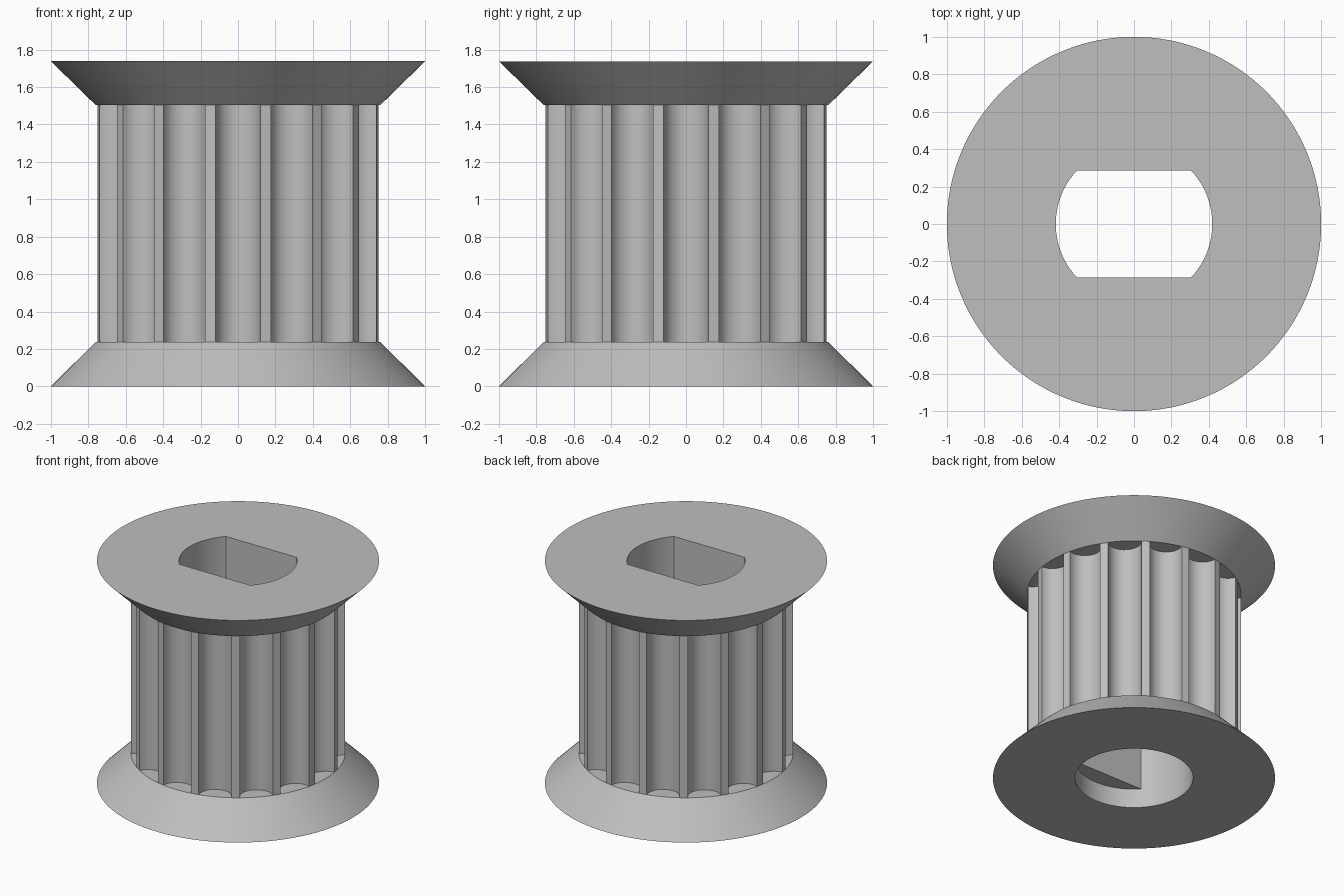
import bpy
import bmesh
from math import sin, cos, pi, asin, radians

cube = bpy.data.objects.get("Cube")
if cube:
    bpy.data.objects.remove(cube, do_unlink=True)

TEETH, STEPS = 16, 12
COUNT = TEETH * STEPS                 # points in every ring
RIM, HUB = 1.0, 0.76                  # flange radii
BORE, FLAT = 0.418, 0.286             # bore radius, half distance between flats
Z_STEP, Z_LOW, Z_HIGH, Z_TOP = 0.15, 0.238, 1.503, 1.738
GROOVE_HALF = radians(9.05)
GROOVE_DEPTH = 0.115

grey = bpy.data.materials.new("light grey")
grey.use_nodes = True
colour = (0.52, 0.52, 0.52, 1)
grey.diffuse_color = colour
grey.node_tree.nodes["Principled BSDF"].inputs["Base Color"].default_value = colour


def circle(radius, z):
    angles = [-pi / 4 + 2 * pi * i / COUNT for i in range(COUNT)]
    return [(radius * cos(a), radius * sin(a), z) for a in angles]


def bore(z, flats=True):
    """Round bore, or the same bore clamped between two flats."""
    corner = asin(FLAT / BORE)
    quarter = COUNT // 4
    spans = [(-corner, corner), (corner, pi - corner),
             (pi - corner, pi + corner), (pi + corner, 2 * pi - corner)]
    limit = FLAT if flats else BORE
    ring = []
    for start, end in spans:
        for i in range(quarter):
            a = start + (end - start) * i / quarter
            y = max(-limit, min(limit, BORE * sin(a)))
            ring.append((BORE * cos(a), y, z))
    return ring


def toothed(z):
    """Round grooves separated by narrow lands."""
    ring = []
    chord, half = HUB * cos(GROOVE_HALF), HUB * sin(GROOVE_HALF)
    for k in range(TEETH):
        mid = -pi / 4 + 2 * pi * k / TEETH
        for i in range(STEPS):
            t = pi * i / (STEPS - 1)
            along, across = chord - GROOVE_DEPTH * sin(t), -half * cos(t)
            ring.append((along * cos(mid) - across * sin(mid),
                         along * sin(mid) + across * cos(mid), z))
    return ring


def loft(name, rings, closed):
    """Skin a list of matching rings; closed joins the last to the first."""
    bm = bmesh.new()
    rows = [[bm.verts.new(p) for p in ring] for ring in rings]
    pairs = list(zip(rows, rows[1:]))
    if closed:
        pairs.append((rows[-1], rows[0]))
    for a, b in pairs:
        for i in range(COUNT):
            j = (i + 1) % COUNT
            bm.faces.new((a[i], a[j], b[j], b[i]))
    bmesh.ops.remove_doubles(bm, verts=bm.verts, dist=0.0001)
    mesh = bpy.data.meshes.new(name)
    bm.to_mesh(mesh)
    bm.free()
    mesh.materials.append(grey)
    obj = bpy.data.objects.new(name, mesh)
    bpy.context.collection.objects.link(obj)
    bpy.ops.object.select_all(action="DESELECT")
    obj.select_set(True)
    bpy.context.view_layer.objects.active = obj
    bpy.ops.object.shade_smooth_by_angle(angle=radians(30))


# Bottom flange: round counterbore below, flats start at the step
loft("bottom_flange", [bore(0, False), circle(RIM, 0), circle(HUB, Z_LOW),
                       bore(Z_LOW), bore(Z_STEP), bore(Z_STEP, False)], True)

# Grooved barrel and the wall of its bore
loft("toothed_barrel", [toothed(Z_LOW), toothed(Z_HIGH)], False)
loft("bore_wall", [bore(Z_HIGH), bore(Z_LOW)], False)

# Top flange
loft("top_flange", [bore(Z_HIGH), circle(HUB, Z_HIGH), circle(RIM, Z_TOP),
                    bore(Z_TOP)], True)
